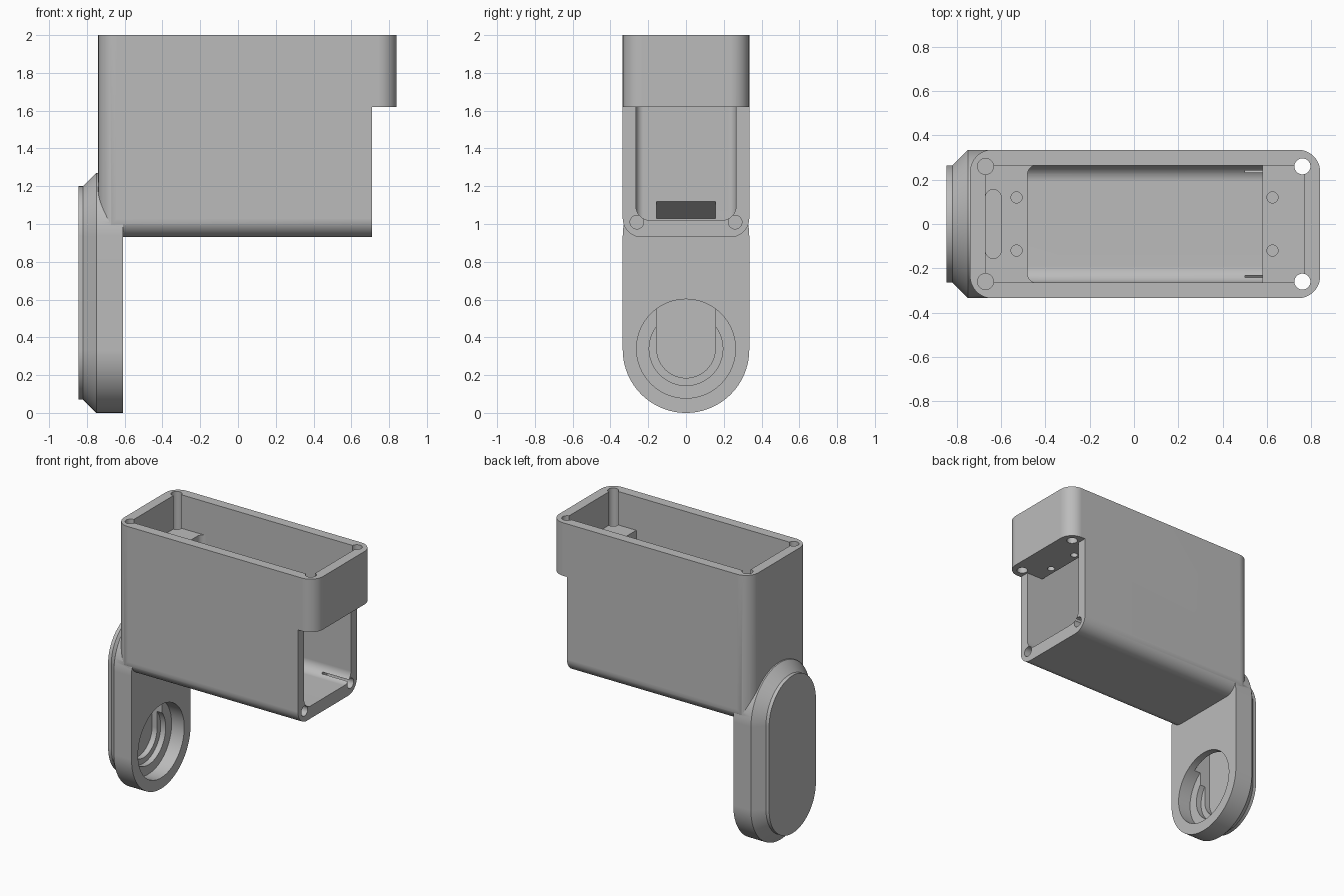
import bpy, bmesh, math

cube = bpy.data.objects.get("Cube")
if cube:
    bpy.data.objects.remove(cube, do_unlink=True)

gray = bpy.data.materials.new("plain gray")
gray.use_nodes = True
GRAY = (0.5, 0.5, 0.5, 1)
gray.diffuse_color = GRAY
gray.node_tree.nodes["Principled BSDF"].inputs["Base Color"].default_value = GRAY


def rounded(u0, u1, v0, v1, r_low, r_high=None, steps=16):
    """Rounded rectangle outline; lower and upper corners may differ."""
    r_high = r_low if r_high is None else r_high
    corners = [(u1, v0, -1, 1, r_low, 270), (u1, v1, -1, -1, r_high, 0),
               (u0, v1, 1, -1, r_high, 90), (u0, v0, 1, 1, r_low, 180)]
    pts = []
    for u, v, su, sv, r, start in corners:
        if r == 0:
            pts.append((u, v))
            continue
        for i in range(steps + 1):
            a = math.radians(start + 90 * i / steps)
            pts.append((u + su * r + r * math.cos(a), v + sv * r + r * math.sin(a)))
    return pts


def disc(u, v, r):
    return rounded(u - r, u + r, v - r, v + r, r)


def loft(name, axis, sections):
    """Solid through outlines of equal length placed along an axis."""
    place = {"x": lambda p, u, v: (p, u, v),
             "y": lambda p, u, v: (u, p, v),
             "z": lambda p, u, v: (u, v, p)}[axis]
    bm = bmesh.new()
    rings = [[bm.verts.new(place(p, u, v)) for u, v in pts] for p, pts in sections]
    for a, b in zip(rings, rings[1:]):
        for i in range(len(a)):
            j = (i + 1) % len(a)
            bm.faces.new((a[i], a[j], b[j], b[i]))
    bm.faces.new(rings[0])
    bm.faces.new(rings[-1])
    bmesh.ops.remove_doubles(bm, verts=bm.verts, dist=1e-5)
    bmesh.ops.recalc_face_normals(bm, faces=bm.faces)
    mesh = bpy.data.meshes.new(name)
    bm.to_mesh(mesh)
    bm.free()
    mesh.materials.append(gray)
    obj = bpy.data.objects.new(name, mesh)
    bpy.context.collection.objects.link(obj)
    return obj


def prism(name, axis, pts, a, b):
    return loft(name, axis, [(a, pts), (b, pts)])


def combine(target, other, operation):
    """Apply a boolean and discard the helper."""
    other.hide_render = True
    mod = target.modifiers.new("shape", 'BOOLEAN')
    mod.object, mod.operation, mod.solver = other, operation, 'EXACT'
    bpy.context.view_layer.objects.active = target
    bpy.ops.object.modifier_apply(modifier=mod.name)
    bpy.data.objects.remove(other, do_unlink=True)


W = 0.335    # half width of housing and arm
IN = 0.265   # half width of the cavity and cap

# Housing: rounded plan crossed with a rounded-bottom profile
body = prism("motor_housing", "z", rounded(-0.74, 0.84, -W, W, 0.1), 0.93, 2)
combine(body, prism("bottom_rounding", "x", rounded(-W, W, 0.93, 2.2, 0.1, 0), -1, 1), 'INTERSECT')
combine(body, prism("overhang_cut", "y", rounded(0.71, 1, 0.8, 1.62, 0), -1, 1), 'DIFFERENCE')

# Arm: stadium plate with a chamfered back and raised cap
plate = rounded(-W, W, 0, 1.27, W, steps=24)
cap = rounded(-IN, IN, 0.07, 1.2, IN, steps=24)
combine(body, loft("arm", "x", [(-0.61, plate), (-0.75, plate), (-0.82, cap), (-0.845, cap)]), 'UNION')

# Cavity: shallow upper tray, deep well and open end
combine(body, prism("tray", "z", rounded(-0.67, 0.77, -IN, IN, 0.03), 1.76, 2.1), 'DIFFERENCE')
well = prism("well", "x", rounded(-IN, IN, 1.02, 1.9, 0.075, 0), -0.48, 1)
combine(well, prism("well_corners", "z", rounded(-0.48, 1.2, -IN, IN, 0.04), 0.9, 2), 'INTERSECT')
combine(well, prism("end_shelf", "y", rounded(0.58, 1.3, 1.62, 2, 0), -1, 1), 'DIFFERENCE')
combine(body, well, 'DIFFERENCE')

# Stepped round socket in the arm
for radius, depth in ((0.262, -0.71), (0.195, -0.75), (0.155, -0.79)):
    combine(body, prism("socket", "x", disc(0, 0.34, radius), depth, -0.5), 'DIFFERENCE')

# Cable channel from the socket up into the well
channel = [(-0.47, 1.03), (-0.47, 1.125), (-0.79, 0.95), (-0.79, 0.34),
           (-0.66, 0.34), (-0.66, 0.95), (-0.58, 1.03)]
combine(body, prism("cable_channel", "y", channel, -0.155, 0.155), 'DIFFERENCE')
combine(body, prism("shelf_slot", "z", rounded(-0.67, -0.6, -0.155, 0.155, 0.034), 1.25, 1.9), 'DIFFERENCE')

# Screw holes: lid corners, shelves and open end
for side in (-1, 1):
    for x, low in ((-0.67, 1.3), (0.76, 1.5)):
        combine(body, prism("lid_hole", "z", disc(x, side * 0.26, 0.036), low, 2.1), 'DIFFERENCE')
    for x, low in ((-0.53, 1.4), (0.625, 1.5)):
        combine(body, prism("shelf_hole", "z", disc(x, side * 0.12, 0.025), low, 1.9), 'DIFFERENCE')
    combine(body, prism("end_hole", "x", disc(side * 0.26, 1.01, 0.036), 0.5, 0.9), 'DIFFERENCE')

# Smooth curves with crisp edges
bpy.ops.object.select_all(action='DESELECT')
body.select_set(True)
bpy.context.view_layer.objects.active = body
bpy.ops.object.shade_smooth_by_angle(angle=math.radians(25))
weighted = body.modifiers.new("clean_shading", 'WEIGHTED_NORMAL')
weighted.keep_sharp = True
